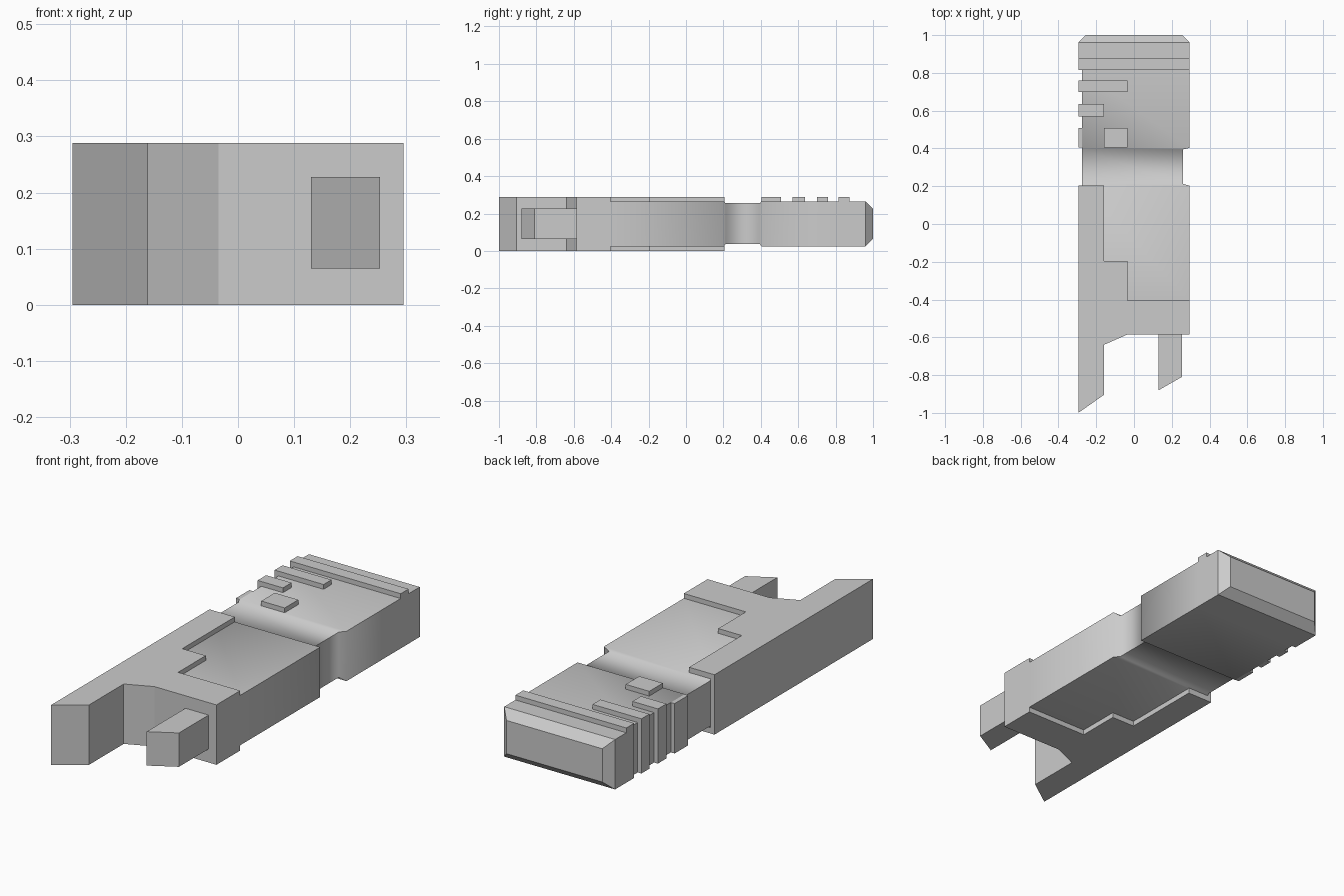
import bpy, bmesh

if "Cube" in bpy.data.objects:
    bpy.data.objects.remove(bpy.data.objects["Cube"])

H = 0.288            # full height
Z0, Z1 = 0.025, 0.265  # recessed body bottom and top


def finish(name, bm):
    bmesh.ops.recalc_face_normals(bm, faces=bm.faces[:])
    mesh = bpy.data.meshes.new(name)
    bm.to_mesh(mesh)
    bm.free()
    obj = bpy.data.objects.new(name, mesh)
    bpy.context.collection.objects.link(obj)
    return obj


def prism(name, outline, z0, z1):
    bm = bmesh.new()
    base = bm.faces.new([bm.verts.new((x, y, z0)) for x, y in outline])
    top = bmesh.ops.extrude_face_region(bm, geom=[base], use_keep_orig=True)
    bmesh.ops.translate(bm, vec=(0, 0, z1 - z0),
                        verts=[g for g in top["geom"] if isinstance(g, bmesh.types.BMVert)])
    return finish(name, bm)


def block(name, x0, x1, y0, y1, z0, z1):
    return prism(name, [(x0, y0), (x1, y0), (x1, y1), (x0, y1)], z0, z1)


# Stepped outer frame with the long left prong
prism("frame", [(-0.295, -1.0), (-0.16, -0.905), (-0.16, -0.64), (-0.035, -0.585),
                (0.295, -0.585), (0.295, -0.405), (-0.035, -0.405), (-0.035, -0.195),
                (-0.16, -0.195), (-0.16, 0.205), (-0.295, 0.205)], 0, H)

# Short right prong
prism("short_prong", [(0.13, -0.88), (0.253, -0.81), (0.253, -0.57), (0.13, -0.57)], 0.065, 0.228)

# Core body with smooth neck: sections of y, left, right, bottom, top
sections = [(-0.405, -0.275, 0.295, Z0, Z1),
            (0.203, -0.275, 0.295, Z0, Z1),
            (0.212, -0.275, 0.26, 0.037, 0.255),
            (0.395, -0.275, 0.26, 0.037, 0.255),
            (0.403, -0.275, 0.295, Z0, Z1),
            (0.815, -0.275, 0.295, Z0, Z1),
            (0.815, -0.295, 0.295, Z0, Z1),
            (0.96, -0.295, 0.295, Z0, Z1),
            (1.0, -0.255, 0.255, 0.065, 0.225)]
bm = bmesh.new()
rings = [[bm.verts.new(p) for p in ((l, y, b), (r, y, b), (r, y, t), (l, y, t))]
         for y, l, r, b, t in sections]
for a, c in zip(rings, rings[1:]):
    for i in range(4):
        j = (i + 1) % 4
        # the left step widens in x only, so skip the sides that have no area
        if (a[i].co - c[i].co).length > 1e-6 or (a[j].co - c[j].co).length > 1e-6:
            bm.faces.new((a[i], a[j], c[j], c[i]))
bm.faces.new(rings[0])
bm.faces.new(rings[-1])
bmesh.ops.remove_doubles(bm, verts=bm.verts[:], dist=1e-5)
bmesh.ops.dissolve_degenerate(bm, edges=bm.edges[:], dist=1e-5)
for f in bm.faces:
    f.smooth = True
for e in bm.edges:
    ya, yb = (v.co.y for v in e.verts)
    e.smooth = abs(ya - yb) < 1e-5 and 0.19 < ya < 0.42
finish("core_body", bm)

# Grip ridges that wrap onto the left side
for i, (x1, y0, y1) in enumerate([(-0.16, 0.57, 0.635), (-0.035, 0.70, 0.76), (0.295, 0.815, 0.875)]):
    block(f"ridge_top_{i}", -0.295, x1, y0, y1, Z1 - 0.01, H)
    if i < 2:
        block(f"ridge_side_{i}", -0.295, -0.265, y0, y1, Z0, Z1 - 0.01)

# Side rib and button behind the neck
block("side_rib", -0.295, -0.265, 0.405, 0.508, Z0, Z1)
block("button", -0.16, -0.035, 0.405, 0.508, Z1 - 0.01, H)
